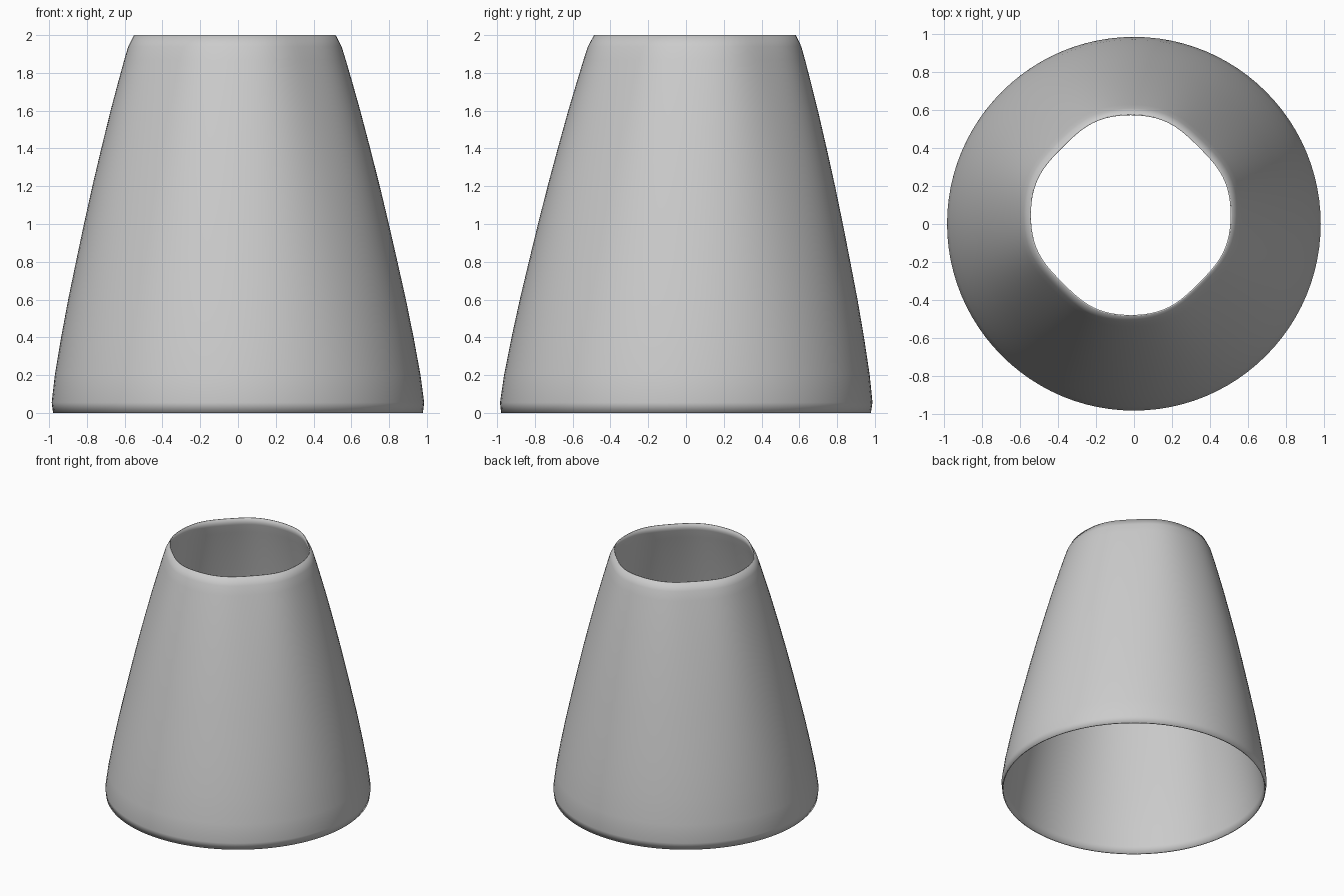
import bpy, bmesh
from math import sin, cos, pi

if "Cube" in bpy.data.objects:
    bpy.data.objects.remove(bpy.data.objects["Cube"])

# outer side profile: (height, radius)
OUTER = [(0, .979), (.055, .986), (.2, .968), (.4, .933), (.6, .894),
         (.8, .851), (1, .807), (1.2, .761), (1.4, .712), (1.6, .661), (1.75, .62),
         (1.87, .586), (1.94, .565), (2, .534)]
WALL = .025
# inner wall runs back down, then the bottom rim closes the loop
INNER = [(2, .527)] + [(z, r - WALL) for z, r in reversed(OUTER[1:-1])] + [(0, .97)]
PROFILE = OUTER + INNER
SIDES = 96

def ring(bm, z, r):
    # the mouth drifts off centre and turns from a circle to a soft octagon
    t = z / 2
    verts = []
    for i in range(SIDES):
        a = 2 * pi * i / SIDES
        rr = r + t * (-.006 + .01 * cos(4 * a) - .004 * cos(8 * a))
        verts.append(bm.verts.new((rr * cos(a) - .017 * t, rr * sin(a) + .047 * t, z)))
    return verts

# thin tapered shell
bm = bmesh.new()
rings = [ring(bm, z, r) for z, r in PROFILE]
for lo, hi in zip(rings, rings[1:] + rings[:1]):
    for i in range(SIDES):
        j = (i + 1) % SIDES
        bm.faces.new((lo[i], lo[j], hi[j], hi[i])).smooth = True
mesh = bpy.data.meshes.new("tapered_shell")
bm.to_mesh(mesh)
bm.free()
obj = bpy.data.objects.new("tapered_shell", mesh)
bpy.context.collection.objects.link(obj)
